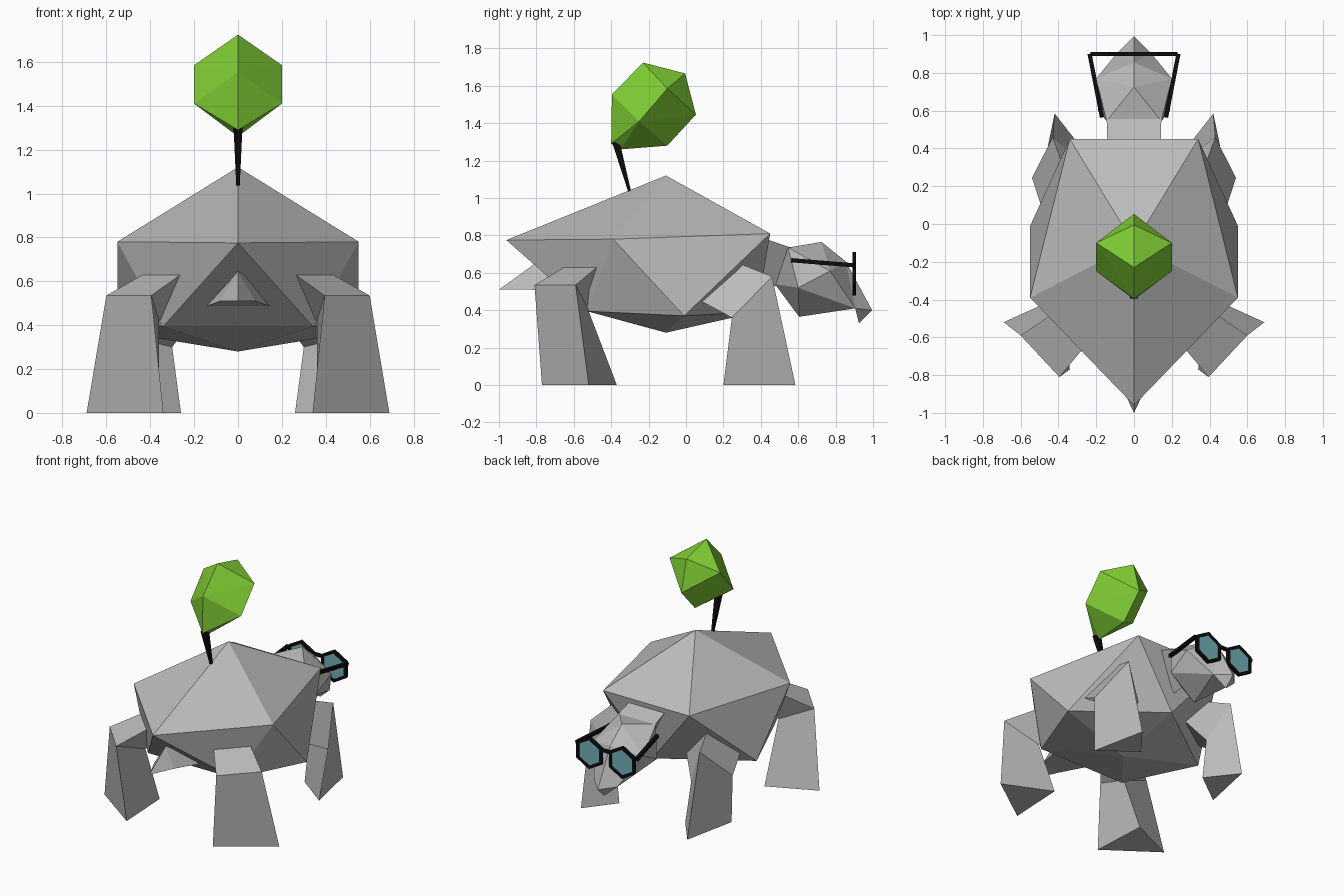
import bpy, bmesh, math
from mathutils import Vector

if "Cube" in bpy.data.objects:
    bpy.data.objects.remove(bpy.data.objects["Cube"])


def material(name, rgb):
    m = bpy.data.materials.new(name)
    m.diffuse_color = (*rgb, 1)
    m.use_nodes = True
    m.node_tree.nodes["Principled BSDF"].inputs["Base Color"].default_value = m.diffuse_color
    return m


GREY = material("stone grey", (0.50, 0.50, 0.50))
GREEN = material("leaf green", (0.22, 0.63, 0.035))
BLACK = material("black", (0.004, 0.004, 0.004))
TEAL = material("lens teal", (0.17, 0.44, 0.48))


def finish(name, bm, mat):
    bmesh.ops.recalc_face_normals(bm, faces=bm.faces)
    me = bpy.data.meshes.new(name)
    bm.to_mesh(me)
    bm.free()
    me.materials.append(mat)
    ob = bpy.data.objects.new(name, me)
    bpy.context.collection.objects.link(ob)
    return ob


def hull(name, pts, mat):
    """Faceted convex solid; points with x > 0 are mirrored."""
    bm = bmesh.new()
    for x, y, z in pts:
        bm.verts.new((x, y, z))
        if x > 0:
            bm.verts.new((-x, y, z))
    r = bmesh.ops.convex_hull(bm, input=bm.verts)
    bmesh.ops.delete(bm, geom=[v for v in bm.verts if not v.link_faces], context='VERTS')
    return finish(name, bm, mat)


def loft(name, rings, mat, side=1):
    """Skin between equal rings of points, capped at both ends."""
    bm = bmesh.new()
    vs = [[bm.verts.new((x * side, y, z)) for x, y, z in ring] for ring in rings]
    n = len(rings[0])
    for a, b in zip(vs, vs[1:]):
        for i in range(n):
            j = (i + 1) % n
            bm.faces.new((a[i], a[j], b[j], b[i]))
    bm.faces.new(vs[0])
    bm.faces.new(vs[-1])
    return finish(name, bm, mat)


def bar(name, a, b, w, mat, w2=None):
    """Square bar from a to b, optionally tapered."""
    a, b = Vector(a), Vector(b)
    d = (b - a).normalized()
    s = d.cross(Vector((0, 0, 1)) if abs(d.z) < 0.9 else Vector((0, 1, 0))).normalized()
    t = d.cross(s)
    ring = lambda p, r: [p + s * r * i + t * r * j for i, j in ((1, 1), (1, -1), (-1, -1), (-1, 1))]
    return loft(name, [ring(a, w / 2), ring(b, (w2 or w) / 2)], mat)


# shell: stretched icosahedron
hull("shell", [(0, -.107, 1.12), (0, -.96, .775), (.55, -.39, .78), (.34, .45, .81),
               (.34, -.53, .395), (.55, -.01, .37), (0, .38, .39), (0, -.107, .28)], GREY)

# legs: triangular limbs bent at the knee, mirrored left and right
front = [[(.36, .26, .66), (.48, .06, .46), (.2, .28, .44)],
         [(.43, .46, .58), (.54, .245, .36), (.30, .37, .30)],
         [(.42, .585, 0), (.50, .20, 0), (.26, .38, 0)]]
rear = [[(.38, -.44, .66), (.22, -.60, .66), (.26, -.48, .50)],
        [(.60, -.59, .535), (.395, -.81, .535), (.36, -.53, .42)],
        [(.69, -.52, 0), (.34, -.77, 0), (.36, -.37, 0)]]
for side, word in ((1, "right"), (-1, "left")):
    loft("front_leg_" + word, front, GREY, side)
    loft("rear_leg_" + word, rear, GREY, side)

# tail
loft("tail_base", [[(0, -.76, .70), (.16, -.58, .48), (-.16, -.58, .48)],
                   [(0, -.82, .64), (.08, -.83, .51), (-.08, -.83, .51)]], GREY)
hull("tail_tip", [(0, -.82, .64), (.08, -.83, .51), (0, -1.0, .51)], GREY)

# neck and head with a pointed beak
loft("neck", [[(.14, .40, .79), (-.14, .40, .79), (0, .36, .52)],
              [(.145, .56, .735), (-.145, .56, .735), (0, .50, .53)]], GREY)
hull("head", [(0, .725, .765), (.20, .77, .61), (.145, .545, .735), (.19, .60, .52),
              (0, .475, .54), (0, .605, .365), (0, .855, .66), (.09, .905, .41)], GREY)
hull("beak", [(0, .855, .66), (.09, .905, .41), (0, .995, .40), (0, .925, .33)], GREY)

# glasses: hexagonal rims, lenses, bridge and temples
CZ, Y = .595, .90
for side, word in ((1, "right"), (-1, "left")):
    def hexagon(r, y):
        return [(side * .13 + r * math.sin(k * math.pi / 3), y, CZ + r * math.cos(k * math.pi / 3))
                for k in range(6)]
    loft("lens_" + word, [hexagon(.10, Y - .004), hexagon(.10, Y + .004)], TEAL)
    bm = bmesh.new()
    loops = [[bm.verts.new(p) for p in hexagon(r, y)]
             for r, y in ((.115, Y - .01), (.115, Y + .01), (.092, Y + .01), (.092, Y - .01))]
    for a, b in zip(loops, loops[1:] + loops[:1]):
        for i in range(6):
            j = (i + 1) % 6
            bm.faces.new((a[i], a[j], b[j], b[i]))
    finish("rim_" + word, bm, BLACK)
    bar("temple_" + word, (side * .235, Y, .64), (side * .17, .565, .667), .022, BLACK)
bar("bridge", (-.04, Y, .64), (.04, Y, .64), .02, BLACK)

# small tree on the shell
bar("trunk", (0, -.30, 1.03), (0, -.375, 1.30), .015, BLACK, .04)
hull("foliage", [(.20, -.10, 1.585), (.20, -.25, 1.41), (0, -.396, 1.553), (0, -.23, 1.724),
                 (0, -.005, 1.666), (0, .053, 1.446), (0, -.10, 1.28), (0, -.35, 1.26),
                 (0, -.40, 1.29)], GREEN)
